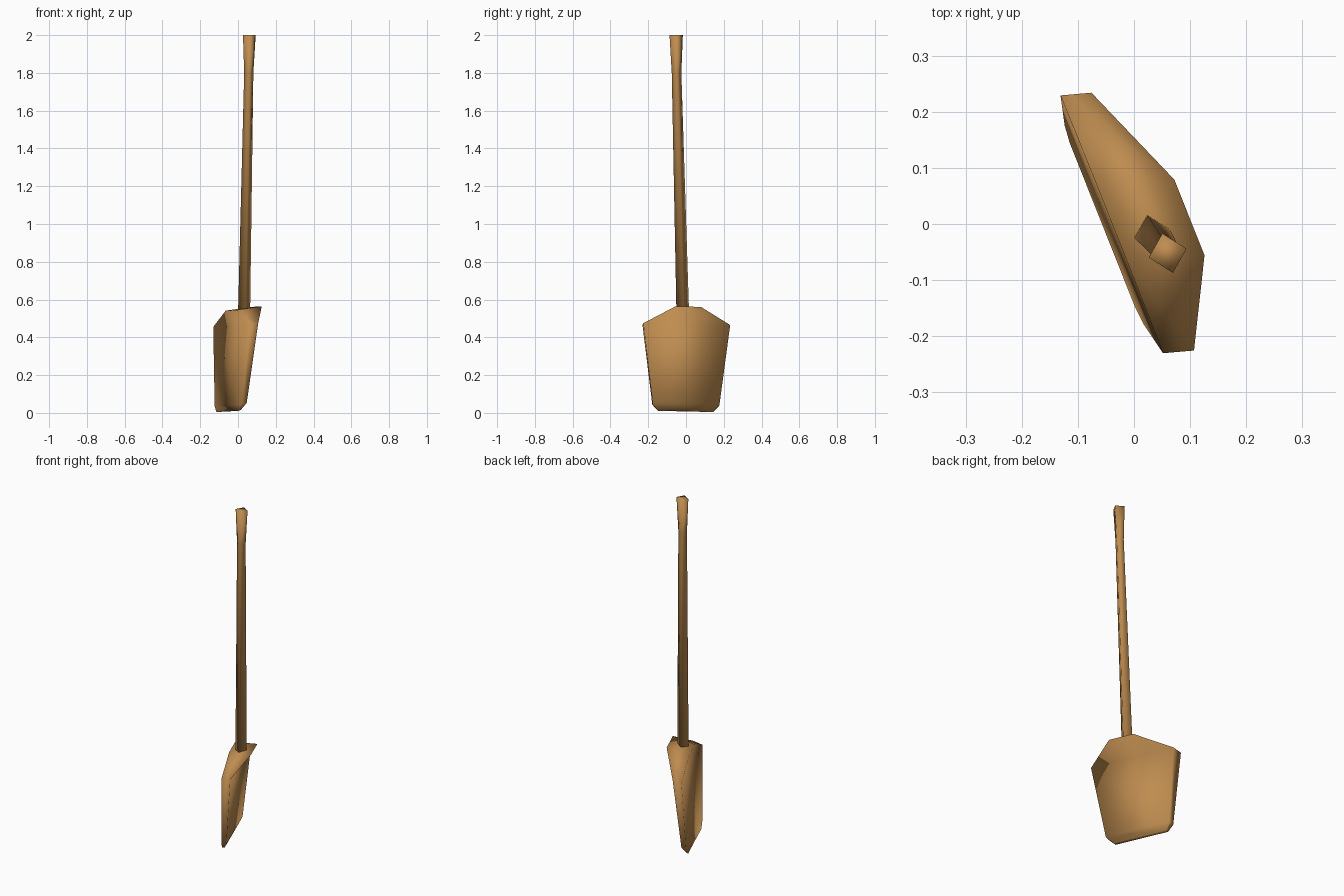
import bpy, bmesh
from mathutils import Vector

if "Cube" in bpy.data.objects:
    bpy.data.objects.remove(bpy.data.objects["Cube"])

wood = bpy.data.materials.new("warm_brown")
wood.diffuse_color = (0.52, 0.265, 0.08, 1)
wood.use_nodes = True
wood.node_tree.nodes["Principled BSDF"].inputs["Base Color"].default_value = wood.diffuse_color


def loft(name, rings):
    """Skin equal-sized rings into a closed, smooth-shaded solid."""
    bm = bmesh.new()
    loops = [[bm.verts.new(p) for p in ring] for ring in rings]
    for lo, hi in zip(loops, loops[1:]):
        for i in range(len(lo)):
            j = (i + 1) % len(lo)
            bm.faces.new((lo[i], lo[j], hi[j], hi[i]))
    bm.faces.new(loops[0][::-1])
    bm.faces.new(loops[-1])
    bmesh.ops.recalc_face_normals(bm, faces=bm.faces)
    for f in bm.faces:
        f.smooth = True
    mesh = bpy.data.meshes.new(name)
    bm.to_mesh(mesh)
    bm.free()
    mesh.materials.append(wood)
    obj = bpy.data.objects.new(name, mesh)
    bpy.context.collection.objects.link(obj)
    return obj


# Blade: turned about z; ACROSS runs along its width, BACK points out of its rear
ACROSS, BACK = Vector((-0.37, 0.93, 0)), Vector((0.93, 0.37, 0))


def blade_point(half_w, depth, z):
    w = half_w + 0.003 - 0.3 * depth          # slight skew of the blade
    return ACROSS * w + BACK * depth + Vector((0, 0, z - 0.02 * w))


# (half width, front depth, front z, back depth, back z) from tip to top
levels = [
    (0.157, -0.053, 0.008, -0.040, 0.013),
    (0.190, -0.050, 0.040, -0.022, 0.050),
    (0.247, -0.037, 0.460, 0.016, 0.470),
    (0.0725, -0.036, 0.543, 0.096, 0.562),
]
loft("blade", [[blade_point(-w, fd, fz), blade_point(w, fd, fz),
                blade_point(w, bd, bz), blade_point(-w, bd, bz)]
               for w, fd, fz, bd, bz in levels])

# Handle: leaning square shaft that flares at the grip end
A, B = Vector((0.0115, 0.0205, 0)), Vector((0.0205, -0.013, 0))
stations = [((0.032, -0.017, 0.52), 1.0), ((0.057, -0.050, 1.80), 0.76),
            ((0.060, -0.052, 2.0), 1.05)]
loft("handle", [[Vector(c) + (A * i + B * j) * s
                 for i, j in ((-1, -1), (-1, 1), (1, 1), (1, -1))]
                for c, s in stations])
